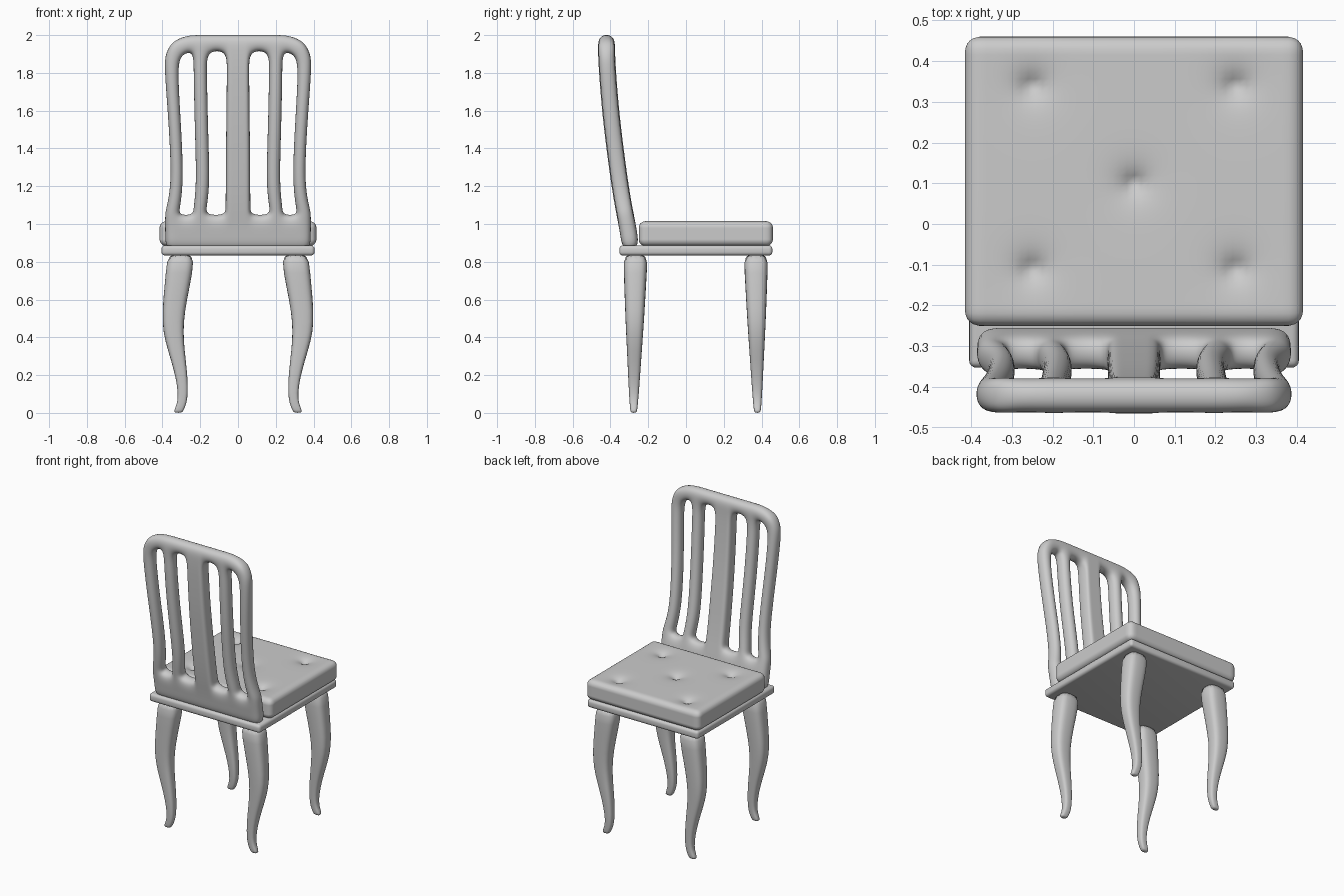
import bpy, bmesh, math
from mathutils import Vector

if "Cube" in bpy.data.objects:
    bpy.data.objects.remove(bpy.data.objects["Cube"])


def make(name, bm, subsurf=0, angle=None):
    bmesh.ops.recalc_face_normals(bm, faces=bm.faces)
    me = bpy.data.meshes.new(name)
    bm.to_mesh(me)
    bm.free()
    ob = bpy.data.objects.new(name, me)
    bpy.context.collection.objects.link(ob)
    bpy.context.view_layer.objects.active = ob
    for o in bpy.context.selected_objects:
        o.select_set(False)
    ob.select_set(True)
    if angle:
        bpy.ops.object.shade_smooth_by_angle(angle=math.radians(angle))
    else:
        bpy.ops.object.shade_smooth()
    if subsurf:
        m = ob.modifiers.new("smooth", 'SUBSURF')
        m.levels = m.render_levels = subsurf
    return ob


def rounded_box(lo, hi, r, cuts):
    """Finely divided box whose edges are rounded to radius r."""
    lo, hi = Vector(lo), Vector(hi)
    bm = bmesh.new()
    bmesh.ops.create_cube(bm, size=1)
    bmesh.ops.subdivide_edges(bm, edges=bm.edges, cuts=cuts, use_grid_fill=True)
    for v in bm.verts:
        p = Vector([lo[i] + (v.co[i] + 0.5) * (hi[i] - lo[i]) for i in range(3)])
        q = Vector([min(max(p[i], lo[i] + r), hi[i] - r) for i in range(3)])
        v.co = q + (p - q).normalized() * r
    return bm


# Seat frame
bm = bmesh.new()
bmesh.ops.create_cube(bm, size=1)
for v in bm.verts:
    v.co = (v.co.x * 0.81, v.co.y * 0.81 + 0.052, v.co.z * 0.053 + 0.86)
bmesh.ops.bevel(bm, geom=bm.edges[:], offset=0.018, segments=4, profile=0.5, affect='EDGES')
make("seat_frame", bm, angle=40)

# Buttoned cushion
bm = rounded_box((-0.415, -0.25, 0.883), (0.415, 0.46, 1.015), 0.036, 47)
buttons = [(0, 0.1)] + [(x, y) for x in (-0.25, 0.25) for y in (-0.11, 0.34)]
for v in bm.verts:
    if v.co.z > 1.0:
        for bx, by in buttons:
            d = math.hypot(v.co.x - bx, v.co.y - by)
            v.co.z -= 0.042 * math.exp(-d / 0.028)
make("seat_cushion", bm)

# Curved legs: z, outer x, inner x, half depth
LEG = [(0.85, 0.375, 0.23, 0.066), (0.75, 0.382, 0.238, 0.062), (0.6, 0.397, 0.27, 0.055),
       (0.48, 0.403, 0.288, 0.049), (0.38, 0.387, 0.287, 0.043), (0.28, 0.355, 0.276, 0.037),
       (0.18, 0.328, 0.266, 0.031), (0.1, 0.317, 0.265, 0.026), (0.05, 0.322, 0.272, 0.022),
       (0.015, 0.338, 0.287, 0.019), (0.0, 0.338, 0.296, 0.015)]


def leg(name, side, y_top, y_foot):
    bm = bmesh.new()
    rings = []
    n = 16
    for z, xo, xi, h in LEG:
        cy = y_foot + (y_top - y_foot) * z / 0.85
        ring = []
        for k in range(n):
            a = 2 * math.pi * (k + 0.5) / n
            c, s = [math.copysign(abs(f) ** 0.65, f) for f in (math.cos(a), math.sin(a))]
            ring.append(bm.verts.new((side * ((xo + xi) / 2 + c * (xo - xi) / 2), cy + s * h, z)))
        rings.append(ring)
    for a, b in zip(rings, rings[1:]):
        for k in range(n):
            bm.faces.new((a[k], a[(k + 1) % n], b[(k + 1) % n], b[k]))
    bm.faces.new(rings[0])
    bm.faces.new(rings[-1])
    make(name, bm, subsurf=1)


for side, word in ((-1, "left"), (1, "right")):
    leg("backrest_leg_" + word, side, -0.267, -0.277)
    leg("seat_edge_leg_" + word, side, 0.37, 0.378)

# Slatted backrest: z, centre y, then half-width columns from outer rail to centre slat
BACK = [(0.865, -0.292, 0.388, 0.31, 0.24, 0.165, 0.068),
        (0.95, -0.303, 0.388, 0.31, 0.24, 0.165, 0.068),
        (1.05, -0.322, 0.390, 0.31, 0.24, 0.165, 0.068),
        (1.085, -0.329, 0.382, 0.305, 0.238, 0.164, 0.067),
        (1.2, -0.349, 0.357, 0.288, 0.224, 0.147, 0.066),
        (1.4, -0.376, 0.362, 0.292, 0.228, 0.152, 0.065),
        (1.6, -0.400, 0.375, 0.304, 0.234, 0.158, 0.062),
        (1.82, -0.417, 0.392, 0.316, 0.238, 0.162, 0.060),
        (1.915, -0.421, 0.390, 0.302, 0.238, 0.162, 0.060),
        (2.004, -0.421, 0.350, 0.285, 0.23, 0.162, 0.060)]
bm = bmesh.new()
grid = []
for r, (z, y, *cols) in enumerate(BACK):
    cols = cols + [0.03]
    row = []
    for i, x in enumerate([-c for c in cols] + cols[::-1]):
        edge = min(i, 11 - i)
        dz = 0
        if r == 9:
            dz = (-0.038, -0.006, 0, 0, 0, 0)[edge]
        elif r == 8:
            dz = (-0.015, -0.022, 0, 0, 0, 0)[edge]
        row.append(bm.verts.new((x, y, z + dz)))
    grid.append(row)
for r in range(len(grid) - 1):
    for i in range(11):
        if i in (1, 3, 7, 9) and 2 <= r <= 7:   # open slots
            continue
        bm.faces.new((grid[r][i], grid[r][i + 1], grid[r + 1][i + 1], grid[r + 1][i]))
back = make("backrest", bm)
s = back.modifiers.new("thickness", 'SOLIDIFY')
s.thickness = 0.09
s.offset = 0
m = back.modifiers.new("smooth", 'SUBSURF')
m.levels = m.render_levels = 3
